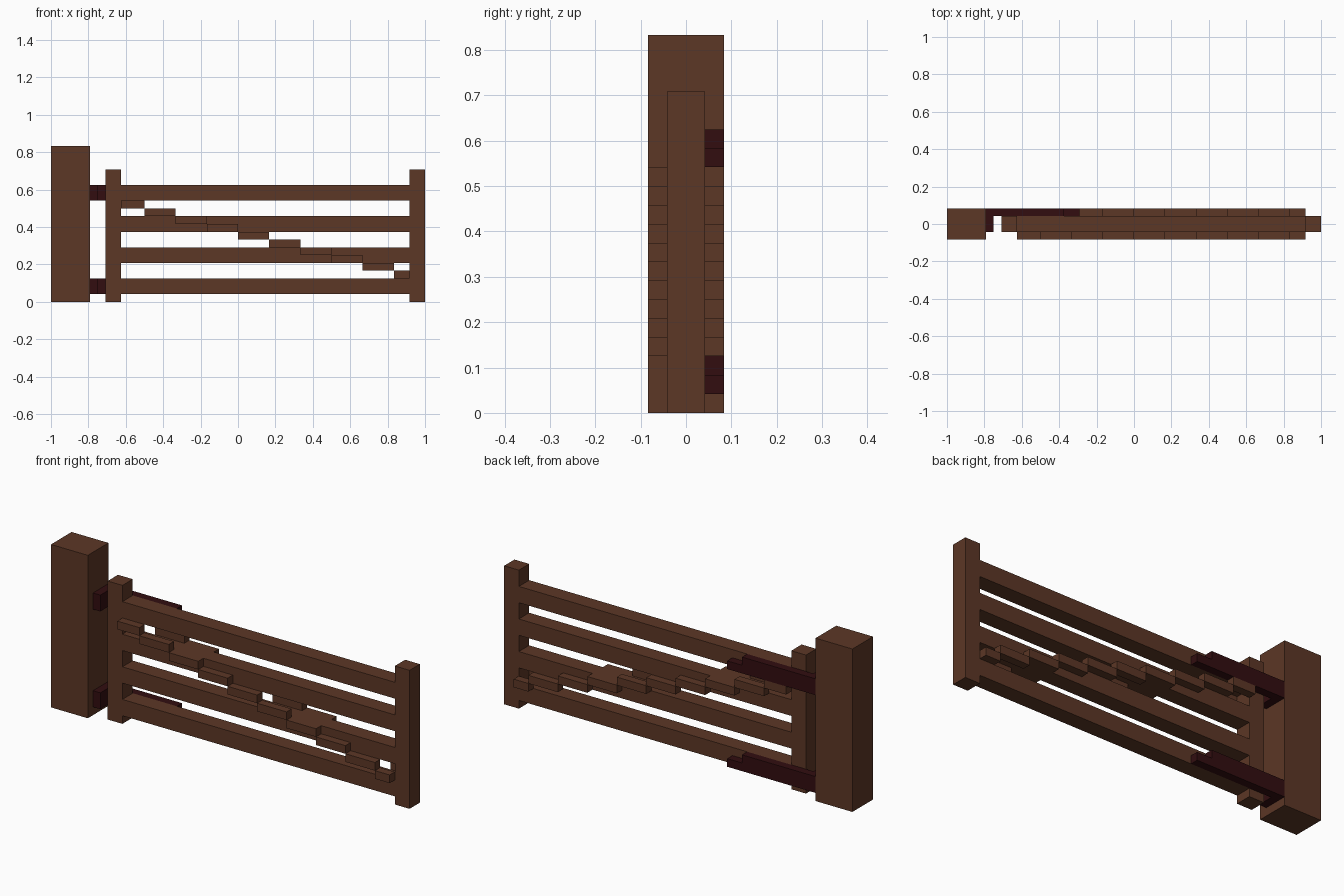
import bpy

cube = bpy.data.objects.get("Cube")
if cube:
    bpy.data.objects.remove(cube, do_unlink=True)

U = 1 / 24  # block unit: the gate is 48 units long


def make_material(name, rgb):
    m = bpy.data.materials.new(name)
    m.use_nodes = True
    m.diffuse_color = (*rgb, 1)
    m.node_tree.nodes["Principled BSDF"].inputs["Base Color"].default_value = (*rgb, 1)
    return m


WOOD = make_material("brown wood", (0.107, 0.038, 0.019))
IRON = make_material("dark red iron", (0.032, 0.004, 0.005))


def box(name, x, y, z, mat):
    """Box from unit ranges: x counted from the post end, y from the centre, z from the ground."""
    bpy.ops.mesh.primitive_cube_add(size=1)
    ob = bpy.context.object
    ob.name = name
    ranges = ((x[0] - 24, x[1] - 24), y, z)
    for v in ob.data.vertices:
        v.co = [(lo if c < 0 else hi) * U for c, (lo, hi) in zip(v.co, ranges)]
    ob.data.materials.append(mat)
    return ob


# Hanging post and the two gate stiles
box("hanging_post", (0, 5), (-2, 2), (0, 20), WOOD)
box("hinge_stile", (7, 9), (-1, 1), (0, 17), WOOD)
box("latch_stile", (46, 48), (-1, 1), (0, 17), WOOD)

# Four horizontal rails
for i in range(4):
    box(f"rail_{i + 1}", (9, 46), (-1, 1), (1 + 4 * i, 3 + 4 * i), WOOD)

# Stepped diagonal brace on both faces, dropping one unit per step
edges = [9] + list(range(12, 45, 4)) + [46]
for side, y in (("front", (-2, -1)), ("back", (1, 2))):
    for i in range(len(edges) - 1):
        box(f"{side}_brace_step_{i + 1}", (edges[i], edges[i + 1]), y, (12 - i, 13 - i), WOOD)

# Strap hinges on the back, with a plate on the post
for label, z in (("lower", 1), ("upper", 13)):
    box(f"{label}_hinge_plate", (5, 6), (-1, 1), (z, z + 2), IRON)
    box(f"{label}_hinge_strap_bottom", (5, 17), (1, 2), (z, z + 1), IRON)
    box(f"{label}_hinge_strap_top", (5, 15), (1, 2), (z + 1, z + 2), IRON)
